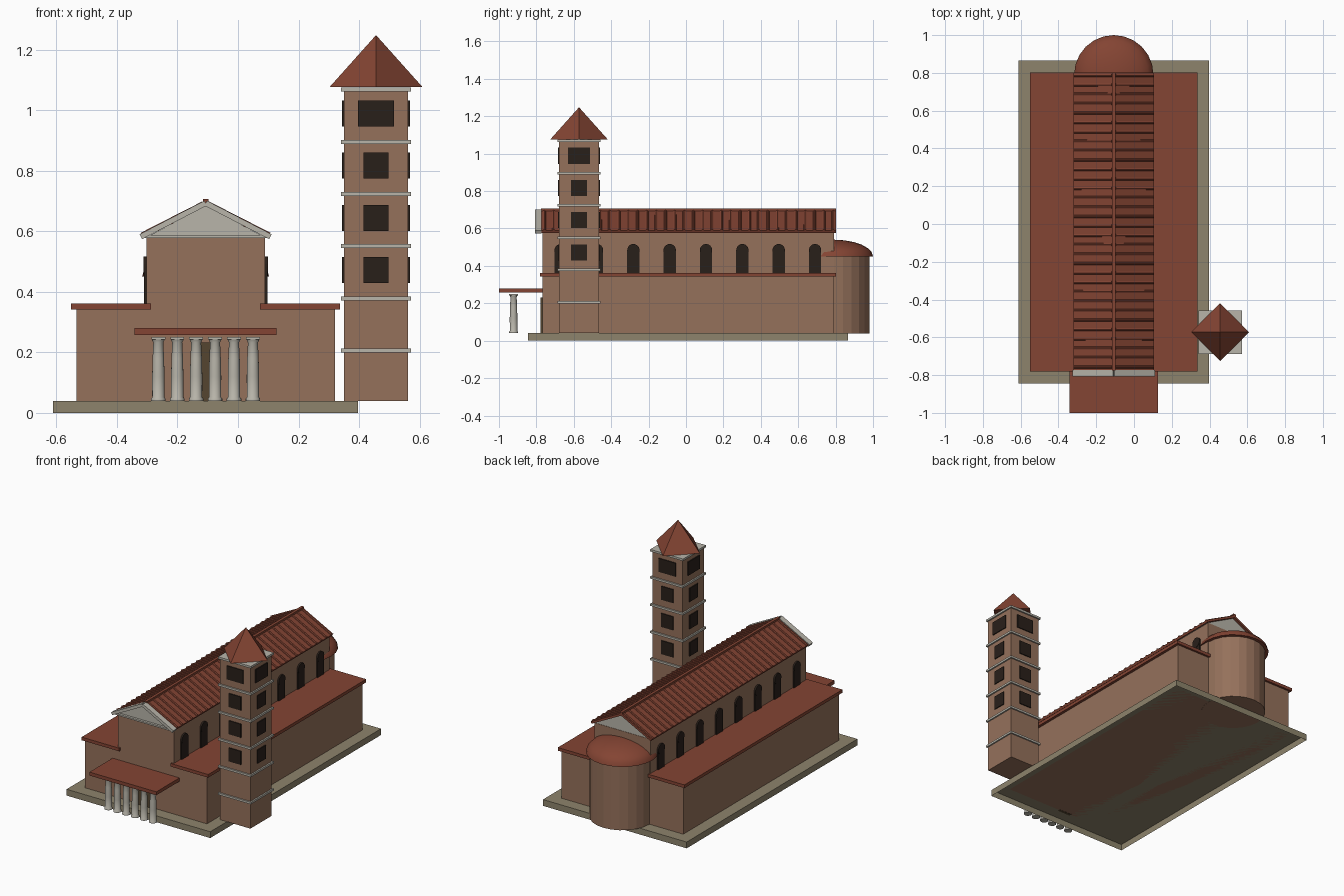
import bpy, bmesh, math
from mathutils import Matrix, Vector

if "Cube" in bpy.data.objects:
    bpy.data.objects.remove(bpy.data.objects["Cube"])

CX = -0.107          # church axis
TX, TY = 0.456, -0.572   # tower axis


def material(name, r, g, b):
    m = bpy.data.materials.new(name)
    m.diffuse_color = (r, g, b, 1)
    m.use_nodes = True
    m.node_tree.nodes["Principled BSDF"].inputs["Base Color"].default_value = m.diffuse_color
    return m


BRICK = material("brick", 0.30, 0.165, 0.105)
TILE = material("tile", 0.23, 0.058, 0.033)
STONE = material("stone", 0.48, 0.46, 0.40)
PAVING = material("paving", 0.27, 0.23, 0.15)
DARK = material("dark_opening", 0.022, 0.014, 0.01)
WOOD = material("door_wood", 0.09, 0.06, 0.03)


def finish(name, bm, mat, smooth=False):
    bmesh.ops.recalc_face_normals(bm, faces=bm.faces)
    me = bpy.data.meshes.new(name)
    bm.to_mesh(me)
    bm.free()
    me.materials.append(mat)
    ob = bpy.data.objects.new(name, me)
    bpy.context.collection.objects.link(ob)
    if smooth:
        bpy.context.view_layer.objects.active = ob
        ob.select_set(True)
        bpy.ops.object.shade_smooth_by_angle(angle=math.radians(40))
        ob.select_set(False)
    return ob


def add_box(bm, x, y, z, rot=None):
    """x, y, z are (min, max) pairs; rot is applied about the box centre."""
    c = Vector([(a + b) / 2 for a, b in (x, y, z)])
    s = [b - a for a, b in (x, y, z)]
    m = Matrix.Translation(c) @ (rot or Matrix()) @ Matrix.Diagonal((*s, 1))
    bmesh.ops.create_cube(bm, size=1, matrix=m)


def box(name, x, y, z, mat):
    bm = bmesh.new()
    add_box(bm, x, y, z)
    return finish(name, bm, mat)


def add_rod(bm, p, q, r, seg=8):
    p, q = Vector(p), Vector(q)
    d = q - p
    m = Matrix.Translation((p + q) / 2) @ d.to_track_quat('Z', 'Y').to_matrix().to_4x4()
    bmesh.ops.create_cone(bm, cap_ends=True, segments=seg, radius1=r, radius2=r,
                          depth=d.length, matrix=m)


def add_lathe(bm, profile, cx, cy, seg):
    rings = [[bm.verts.new((cx + r * math.cos(2 * math.pi * i / seg),
                            cy + r * math.sin(2 * math.pi * i / seg), z))
              for i in range(seg)] for r, z in profile]
    for a, b in zip(rings, rings[1:]):
        for i in range(seg):
            j = (i + 1) % seg
            bm.faces.new((a[i], a[j], b[j], b[i]))
    bm.faces.new(rings[0])
    bm.faces.new(rings[-1])


def add_rake(bm, side, y, half, z_low, z_high, thick):
    """Sloping slab from the eave up to the ridge."""
    length = math.hypot(half, z_high - z_low)
    ang = math.atan2(z_high - z_low, half) * side
    mx, mz = CX + side * half / 2, (z_low + z_high) / 2
    add_box(bm, (mx - length / 2, mx + length / 2), y,
            (mz - thick / 2, mz + thick / 2), Matrix.Rotation(ang, 4, 'Y'))


# Plinth (open underneath), nave and aisles
bm = bmesh.new()
add_box(bm, (-0.611, 0.397), (-0.845, 0.866), (0, 0.04))
bm.normal_update()
under = [f for f in bm.faces if f.calc_center_median().z < 0.001]
bmesh.ops.delete(bm, geom=under, context='FACES_ONLY')
finish("plinth", bm, PAVING)
box("nave", (CX - 0.196, CX + 0.196), (-0.768, 0.79), (0.04, 0.58), BRICK)
for side, label in ((-1, "left"), (1, "right")):
    xs = sorted((CX + side * 0.19, CX + side * 0.427))
    box(label + "_aisle", xs, (-0.768, 0.79), (0.04, 0.343), BRICK)
    xs = sorted((CX + side * 0.180, CX + side * 0.444))
    box(label + "_aisle_roof", xs, (-0.78, 0.803), (0.342, 0.362), TILE)

# Arched clerestory windows on both sides
for side, label in ((-1, "left"), (1, "right")):
    bm = bmesh.new()
    for k in range(8):
        y = -0.67 + 0.1943 * k
        xs = sorted((CX + side * 0.18, CX + side * 0.204))
        add_box(bm, xs, (y - 0.033, y + 0.033), (0.35, 0.484))
        add_rod(bm, (CX + side * 0.18, y, 0.484), (CX + side * 0.206, y, 0.484), 0.033, 24)
    finish(label + "_clerestory_windows", bm, DARK)

# Gable filling under the nave roof
bm = bmesh.new()
ends = [[bm.verts.new((CX + dx, y, z)) for dx, z in ((-0.2, 0.578), (0.2, 0.578), (0, 0.684))]
        for y in (-0.785, 0.788)]
bm.faces.new(ends[0])
bm.faces.new(ends[1])
for i in range(3):
    j = (i + 1) % 3
    bm.faces.new((ends[0][i], ends[0][j], ends[1][j], ends[1][i]))
finish("gable", bm, STONE)

# Front pediment mouldings
bm = bmesh.new()
for side in (-1, 1):
    add_rake(bm, side, (-0.807, -0.772), 0.214, 0.582, 0.693, 0.018)
add_box(bm, (CX - 0.205, CX + 0.205), (-0.8, -0.765), (0.578, 0.588))
finish("pediment_cornice", bm, STONE)

# Nave roof slopes, tile ribs and ridge
bm = bmesh.new()
for side in (-1, 1):
    add_rake(bm, side, (-0.775, 0.803), 0.21, 0.582, 0.690, 0.014)
finish("nave_roof", bm, TILE)
bm = bmesh.new()
for side in (-1, 1):
    for k in range(32):
        y = -0.757 + 0.0498 * k
        add_rod(bm, (CX + side * 0.21, y, 0.587), (CX + side * 0.008, y, 0.690), 0.009)
finish("roof_tile_ribs", bm, TILE)
box("roof_ridge", (CX - 0.009, CX + 0.009), (-0.775, 0.803), (0.688, 0.706), TILE)

# Apse with flattened half dome
bm = bmesh.new()
add_lathe(bm, [(0.19, 0.039), (0.19, 0.452)], CX, 0.79, 24)
finish("apse", bm, BRICK)
bm = bmesh.new()
dome = [(0.21 * math.cos(t), 0.45 + 0.09 * math.sin(t))
        for t in (math.pi / 2 * i / 6.05 for i in range(7))]
add_lathe(bm, dome, CX, 0.79, 24)
finish("apse_dome", bm, TILE, smooth=True)

# Portico: slab roof, six columns, door
box("portico_roof", (-0.342, 0.127), (-1.0, -0.765), (0.258, 0.28), TILE)
bm = bmesh.new()
shaft = [(0.024, 0.04), (0.024, 0.047), (0.020, 0.052), (0.0205, 0.12), (0.019, 0.18),
         (0.0165, 0.232), (0.021, 0.242)]
for k in range(6):
    x = CX + (k - 2.5) * 0.0625
    add_lathe(bm, shaft, x, -0.922, 16)
    add_box(bm, (x - 0.023, x + 0.023), (-0.946, -0.898), (0.242, 0.251))
finish("portico_columns", bm, STONE, smooth=True)
box("door", (CX - 0.045, CX + 0.045), (-0.778, -0.76), (0.039, 0.232), WOOD)

# Bell tower
H = 0.106
box("tower", (TX - H, TX + H), (TY - H, TY + H), (0.04, 1.07), BRICK)
bm = bmesh.new()
for k in range(6):
    z = 0.206 + 0.1724 * k
    add_box(bm, (TX - 0.115, TX + 0.115), (TY - 0.115, TY + 0.115), (z - 0.0065, z + 0.0065))
finish("tower_cornices", bm, STONE)
bm = bmesh.new()
for k in range(4):
    z, w = 0.472 + 0.1723 * k, (0.059 if k == 3 else 0.042)
    zs = (z - 0.043, z + 0.043)
    for s in (-1, 1):
        a, b = sorted((s * 0.09, s * 0.112))
        add_box(bm, (TX + a, TX + b), (TY - w, TY + w), zs)
        add_box(bm, (TX - w, TX + w), (TY + a, TY + b), zs)
finish("tower_windows", bm, DARK)
bm = bmesh.new()
bmesh.ops.create_cone(bm, cap_ends=True, segments=4, radius1=0.153, radius2=0, depth=0.171,
                      matrix=Matrix.Translation((TX, TY, 1.1625)))
# Keep the pyramid corners on the x and y axes
v = max(bm.verts, key=lambda p: p.co.x)
turn = -math.atan2(v.co.y - TY, v.co.x - TX)
bmesh.ops.rotate(bm, verts=bm.verts, cent=(TX, TY, 0), matrix=Matrix.Rotation(turn, 3, 'Z'))
finish("tower_roof", bm, TILE)
